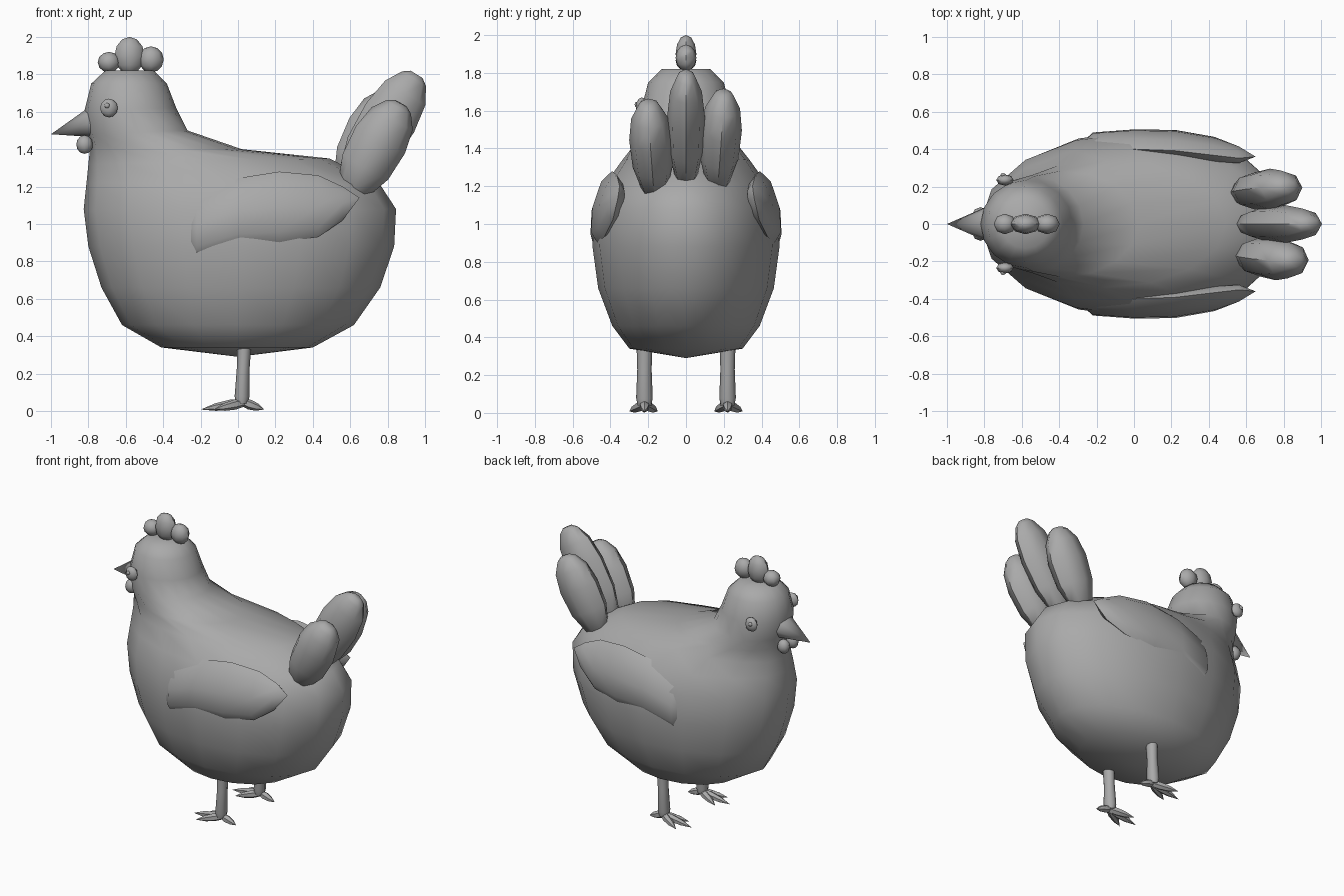
import bpy, bmesh, math
from mathutils import Vector as V

cube = bpy.data.objects.get("Cube")
if cube:
    bpy.data.objects.remove(cube, do_unlink=True)

grey = bpy.data.materials.new("plain grey")
grey.use_nodes = True
colour = (0.4, 0.4, 0.4, 1)
grey.diffuse_color = colour
grey.node_tree.nodes["Principled BSDF"].inputs["Base Color"].default_value = colour


def loft(name, stations, sides=8, angle=50):
    """Skin elliptical rings; each station is (centre, half axis a, half axis b)."""
    bm = bmesh.new()
    rings = []
    for c, a, b in stations:
        turn = [2 * math.pi * i / sides for i in range(sides)]
        rings.append([bm.verts.new(c + a * math.cos(t) + b * math.sin(t)) for t in turn])
    for low, high in zip(rings, rings[1:]):
        for i in range(sides):
            j = (i + 1) % sides
            bm.faces.new((low[i], low[j], high[j], high[i]))
    bm.faces.new(rings[0])
    bm.faces.new(rings[-1])
    bmesh.ops.remove_doubles(bm, verts=bm.verts, dist=0.0005)
    bmesh.ops.recalc_face_normals(bm, faces=bm.faces)
    mesh = bpy.data.meshes.new(name)
    bm.to_mesh(mesh)
    bm.free()
    mesh.materials.append(grey)
    obj = bpy.data.objects.new(name, mesh)
    bpy.context.collection.objects.link(obj)
    bpy.ops.object.select_all(action="DESELECT")
    obj.select_set(True)
    bpy.context.view_layer.objects.active = obj
    bpy.ops.object.shade_smooth_by_angle(angle=math.radians(angle))
    return obj


def spindle(name, start, end, wide, deep, profile, sides=8):
    """Rounded or pointed form along a line in a side plane; profile is (t, scale)."""
    start, end = V(start), V(end)
    axis = (end - start).normalized()
    side = axis.cross(V((0, 1, 0))).normalized()
    other = axis.cross(side)
    loft(name, [(start.lerp(end, t), side * wide * s, other * deep * s)
                for t, s in profile], sides)


BALL = [((1 - math.cos(math.pi * i / 6)) / 2, math.sin(math.pi * i / 6)) for i in range(7)]
CONE = [(0, 1), (1, 0)]
FEATHER = [(0, 0.35), (0.06, 0.6), (0.3, 0.93), (0.6, 1), (0.83, 0.84), (0.96, 0.5), (1, 0.25)]


def ball(name, x, y, z, rx, ry, rz, sides=8):
    spindle(name, (x, y, z - rz), (x, y, z + rz), rx, ry, BALL, sides)


# Body, neck and head: front x, front z, back x, back z, half width
body = [(0, 0.29, 0, 0.29, 0), (-0.41, 0.34, 0.40, 0.34, 0.30),
        (-0.62, 0.46, 0.62, 0.46, 0.39), (-0.73, 0.66, 0.76, 0.66, 0.465),
        (-0.80, 0.88, 0.835, 0.88, 0.495), (-0.825, 1.08, 0.845, 1.08, 0.485),
        (-0.81, 1.22, 0.76, 1.21, 0.425), (-0.80, 1.32, 0.49, 1.35, 0.34),
        (-0.79, 1.41, 0.02, 1.40, 0.285), (-0.80, 1.48, -0.27, 1.50, 0.255),
        (-0.82, 1.61, -0.33, 1.62, 0.235), (-0.785, 1.75, -0.38, 1.75, 0.20),
        (-0.71, 1.82, -0.45, 1.82, 0.13)]
loft("body", [(V(((f + b) / 2, 0, (fz + bz) / 2)), V(((f - b) / 2, 0, (fz - bz) / 2)),
               V((0, w, 0))) for f, fz, b, bz, w in body], 16, 60)

# Comb
ball("comb_front", -0.69, 0, 1.865, 0.06, 0.055, 0.055)
ball("comb_middle", -0.58, 0, 1.90, 0.08, 0.055, 0.10)
ball("comb_back", -0.465, 0, 1.88, 0.068, 0.055, 0.07)

# Beak
spindle("beak", (-0.77, 0, 1.545), (-1.0, 0, 1.48), 0.085, 0.10, CONE)

# Tail feathers
spindle("tail_middle", (0.60, 0, 1.22), (0.955, 0, 1.80), 0.15, 0.10, FEATHER)
spindle("tail_right", (0.60, -0.165, 1.16), (0.87, -0.20, 1.645), 0.15, 0.115, FEATHER)
spindle("tail_left", (0.58, 0.165, 1.20), (0.83, 0.20, 1.70), 0.15, 0.11, FEATHER)

# Wing sections: x, centre y, centre z, half thickness, half height
wing = [(-0.29, 0.39, 1.0, 0.03, 0.10), (-0.22, 0.42, 1.0, 0.065, 0.165),
        (0.0, 0.435, 1.07, 0.065, 0.175), (0.22, 0.43, 1.09, 0.065, 0.19),
        (0.43, 0.40, 1.095, 0.06, 0.165), (0.56, 0.37, 1.11, 0.045, 0.09),
        (0.65, 0.36, 1.14, 0.0, 0.0)]

for side, s in (("left", 1), ("right", -1)):
    loft(side + "_wing", [(V((x, s * y, z)), V((0, s * t, 0)), V((0, -s * 0.2 * h, h)))
                          for x, y, z, t, h in wing])

    # Eye and wattle
    ball(side + "_eye", -0.69, s * 0.235, 1.62, 0.047, 0.03, 0.05)
    ball(side + "_pupil", -0.70, s * 0.262, 1.633, 0.014, 0.01, 0.014)
    ball(side + "_wattle", -0.82, s * 0.05, 1.425, 0.045, 0.04, 0.05)

    # Leg and foot
    y = s * 0.22
    spindle(side + "_leg", (0.02, y, 0.04), (0.036, y, 0.42), 0.036, 0.04,
            [(0, 0.9), (0.1, 1.1), (0.5, 0.95), (1, 1.1)])
    toes = {"middle_toe": (-0.20, 0), "outer_toe": (-0.13, 0.08),
            "inner_toe": (-0.13, -0.07), "back_toe": (0.14, 0)}
    for toe, (tx, ty) in toes.items():
        spindle(side + "_" + toe, (0.03, y, 0.045), (tx, y + s * ty, 0.008), 0.027, 0.027,
                [(0, 0.8), (0.3, 1), (0.65, 0.75), (1, 0)], 6)
